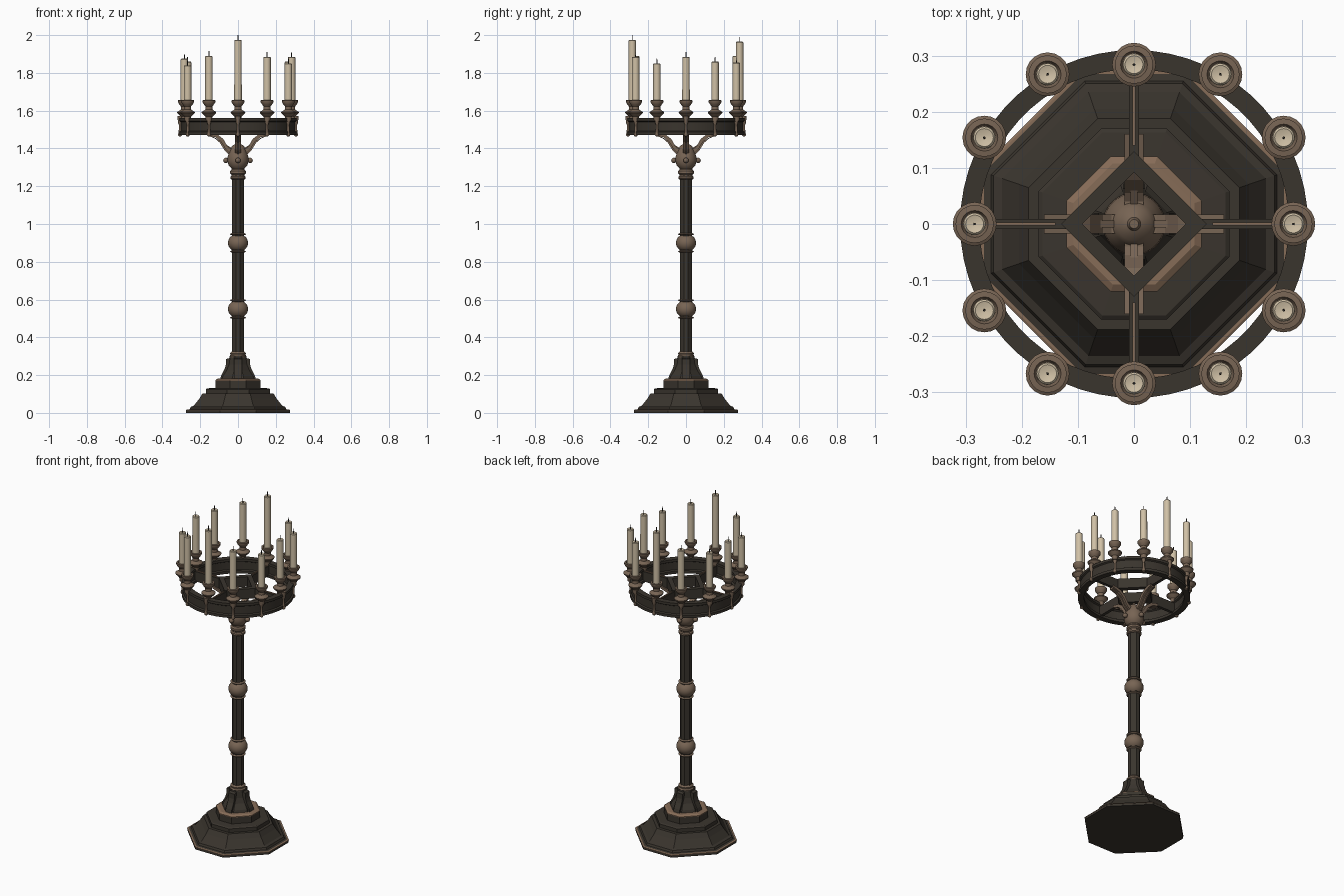
import bpy, math
from mathutils import Matrix, Vector


def material(name, rgb):
    m = bpy.data.materials.new(name)
    m.diffuse_color = (*rgb, 1)
    return m


IRON = material("dark iron", (0.042, 0.035, 0.027))
BRONZE = material("aged bronze", (0.185, 0.128, 0.088))
TRIM = material("worn copper edge", (0.24, 0.15, 0.095))
WAX = material("candle wax", (0.63, 0.53, 0.38))
WICK = material("burnt wick", (0.03, 0.025, 0.02))

# unit octagon with flats on the axes, corners slightly cut in
K = 0.345
OCT = [(1, -K), (1, K), (K, 1), (-K, 1), (-1, K), (-1, -K), (-K, -1), (K, -1)]


def circle(n):
    return [(math.cos(2 * math.pi * i / n), math.sin(2 * math.pi * i / n)) for i in range(n)]


def finish(name, verts, faces, mat, smooth=True):
    me = bpy.data.meshes.new(name)
    me.from_pydata(verts, [], faces)
    me.materials.append(mat)
    me.update()
    if smooth:
        me.polygons.foreach_set("use_smooth", [True] * len(me.polygons))
        me.set_sharp_from_angle(angle=math.radians(35))
    ob = bpy.data.objects.new(name, me)
    bpy.context.collection.objects.link(ob)
    return ob


def lathe(name, profile, mat, dirs=None, at=(0, 0), closed=False, smooth=True):
    """Sweep an (r, z) profile, listed bottom to top, round the vertical at `at`."""
    dirs = dirs or circle(32)
    n, m = len(dirs), len(profile)
    verts = [(at[0] + r * dx, at[1] + r * dy, z) for r, z in profile for dx, dy in dirs]
    faces = []
    for j in range(m if closed else m - 1):
        a, b = j * n, ((j + 1) % m) * n
        faces += [(a + i, a + (i + 1) % n, b + (i + 1) % n, b + i) for i in range(n)]
    if not closed:
        faces += [tuple(range(n - 1, -1, -1)), tuple(range((m - 1) * n, m * n))]
    return finish(name, verts, faces, mat, smooth)


def plate(name, outline, width, angle, mat):
    """Extrude an (r, z) outline sideways, turned to the given angle."""
    rot = Matrix.Rotation(math.radians(angle), 3, 'Z')
    n = len(outline)
    verts = [rot @ Vector((r, s * width / 2, z)) for s in (-1, 1) for r, z in outline]
    faces = [tuple(range(n)), tuple(range(2 * n - 1, n - 1, -1))]
    faces += [((i + 1) % n, i, n + i, n + (i + 1) % n) for i in range(n)]
    return finish(name, verts, faces, mat, False)


def bulb(r, z, h, n=10):
    """Profile of a rounded knop."""
    return [(r * math.cos(t) + 0.0005, z + h * math.sin(t))
            for t in [math.pi * (i / n - 0.5) for i in range(n + 1)]]


# stepped octagonal foot
lathe("base_foot", [(0.275, 0), (0.275, 0.015), (0.255, 0.02), (0.25, 0.032), (0.235, 0.037),
                    (0.205, 0.075), (0.188, 0.103), (0.17, 0.103), (0.17, 0.125), (0.163, 0.13),
                    (0.12, 0.132), (0.12, 0.17), (0.115, 0.172)], IRON, OCT, smooth=False)
lathe("base_step_trim", [(0.12, 0.170), (0.12, 0.174), (0.108, 0.181), (0.1, 0.181)],
      TRIM, OCT, smooth=False)
lathe("base_plinth_trim", [(0.276, 0.012), (0.276, 0.015), (0.272, 0.017)], TRIM, OCT, smooth=False)
# flared socket with four buttresses
lathe("base_socket", [(0.086, 0.175), (0.08, 0.195), (0.06, 0.225), (0.05, 0.255), (0.045, 0.3)],
      IRON, OCT, smooth=False)
for a in range(0, 360, 90):
    plate("base_buttress", [(0.02, 0.178), (0.095, 0.178), (0.088, 0.2), (0.072, 0.23),
                            (0.064, 0.255), (0.063, 0.285), (0.03, 0.295)], 0.04, a, IRON)
lathe("base_neck_ring", [(0.034, 0.285), (0.043, 0.29), (0.045, 0.3), (0.04, 0.307),
                         (0.042, 0.315), (0.033, 0.325)], BRONZE)

# shaft with two knops
lathe("shaft", [(0.033, 0.28), (0.033, 1.26)], IRON, OCT, smooth=False)
for z in (0.55, 0.9):
    lathe("shaft_knop", bulb(0.053, z, 0.048), BRONZE)
    for s in (-1, 1):
        lathe("knop_ring", bulb(0.042, z + s * 0.046, 0.009, 6), BRONZE)

# capital and upper bulb with four studs
lathe("capital", [(0.033, 1.235), (0.041, 1.24), (0.041, 1.25), (0.034, 1.255), (0.034, 1.262),
                  (0.042, 1.268), (0.042, 1.28), (0.035, 1.288), (0.035, 1.295), (0.05, 1.31),
                  (0.056, 1.335), (0.054, 1.36), (0.045, 1.385), (0.038, 1.4), (0.03, 1.415),
                  (0.012, 1.425), (0.008, 1.435)], BRONZE)
for dx, dy in circle(4):
    lathe("capital_stud", bulb(0.014, 1.337, 0.014, 8), BRONZE, circle(12), (dx * 0.064, dy * 0.064))

# crown: four curved brackets, spokes and a diamond frame
for a in range(0, 360, 90):
    plate("crown_bracket", [(0.025, 1.37), (0.045, 1.375), (0.065, 1.395), (0.09, 1.435),
                            (0.12, 1.46), (0.16, 1.473), (0.16, 1.488), (0.11, 1.475),
                            (0.078, 1.45), (0.055, 1.41), (0.04, 1.4), (0.025, 1.4)],
          0.034, a, BRONZE)
    plate("crown_bracket_rib", [(0.03, 1.365), (0.05, 1.37), (0.071, 1.39), (0.096, 1.43),
                                (0.124, 1.454), (0.16, 1.467), (0.16, 1.48), (0.03, 1.4)],
          0.012, a, BRONZE)
    plate("crown_spoke", [(0.12, 1.48), (0.285, 1.48), (0.285, 1.54), (0.12, 1.54)], 0.018, a, IRON)
    plate("crown_spoke_rib", [(0.14, 1.54), (0.28, 1.54), (0.28, 1.545), (0.14, 1.545)],
          0.006, a, TRIM)
lathe("crown_diamond_frame", [(0.13, 1.485), (0.13, 1.545), (0.092, 1.545), (0.092, 1.485)],
      IRON, circle(4), closed=True, smooth=False)

# flanged crown ring
lathe("crown_ring", [(0.31, 1.472), (0.31, 1.488), (0.302, 1.493), (0.302, 1.54), (0.31, 1.545),
                     (0.31, 1.56), (0.276, 1.56), (0.276, 1.545), (0.284, 1.54), (0.284, 1.493),
                     (0.276, 1.488), (0.276, 1.472)], IRON, circle(60), closed=True)

# twelve candles with cups and hanging pendants
tops = [1.885, 1.86, 1.855, 1.965, 1.89, 1.86, 1.875, 1.84, 1.89, 1.975, 1.885, 1.85]
for i, top in enumerate(tops):
    ang = math.radians(30 * i)
    d = Vector((math.cos(ang), math.sin(ang)))
    c = d * (0.284 if i % 3 == 0 else 0.308)
    round_dirs = circle(20)
    lathe("candle_cup", [(0.016, 1.545), (0.018, 1.568), (0.026, 1.575), (0.038, 1.587),
                         (0.039, 1.593), (0.03, 1.598), (0.019, 1.606), (0.018, 1.622),
                         (0.026, 1.632), (0.034, 1.645), (0.034, 1.655), (0.024, 1.656),
                         (0.02, 1.648)], BRONZE, round_dirs, c)
    lathe("candle", [(0.02, 1.64), (0.0195, top - 0.004), (0.016, top), (0.006, top - 0.003)],
          WAX, round_dirs, c)
    lathe("wick", [(0.0025, top - 0.005), (0.002, top + 0.025)], WICK, circle(6), c)
    lathe("pendant", [(0.002, 1.462), (0.009, 1.467), (0.011, 1.476), (0.007, 1.486), (0.006, 1.525),
                      (0.01, 1.535), (0.012, 1.55), (0.014, 1.572)], BRONZE, circle(12), d * 0.307)
